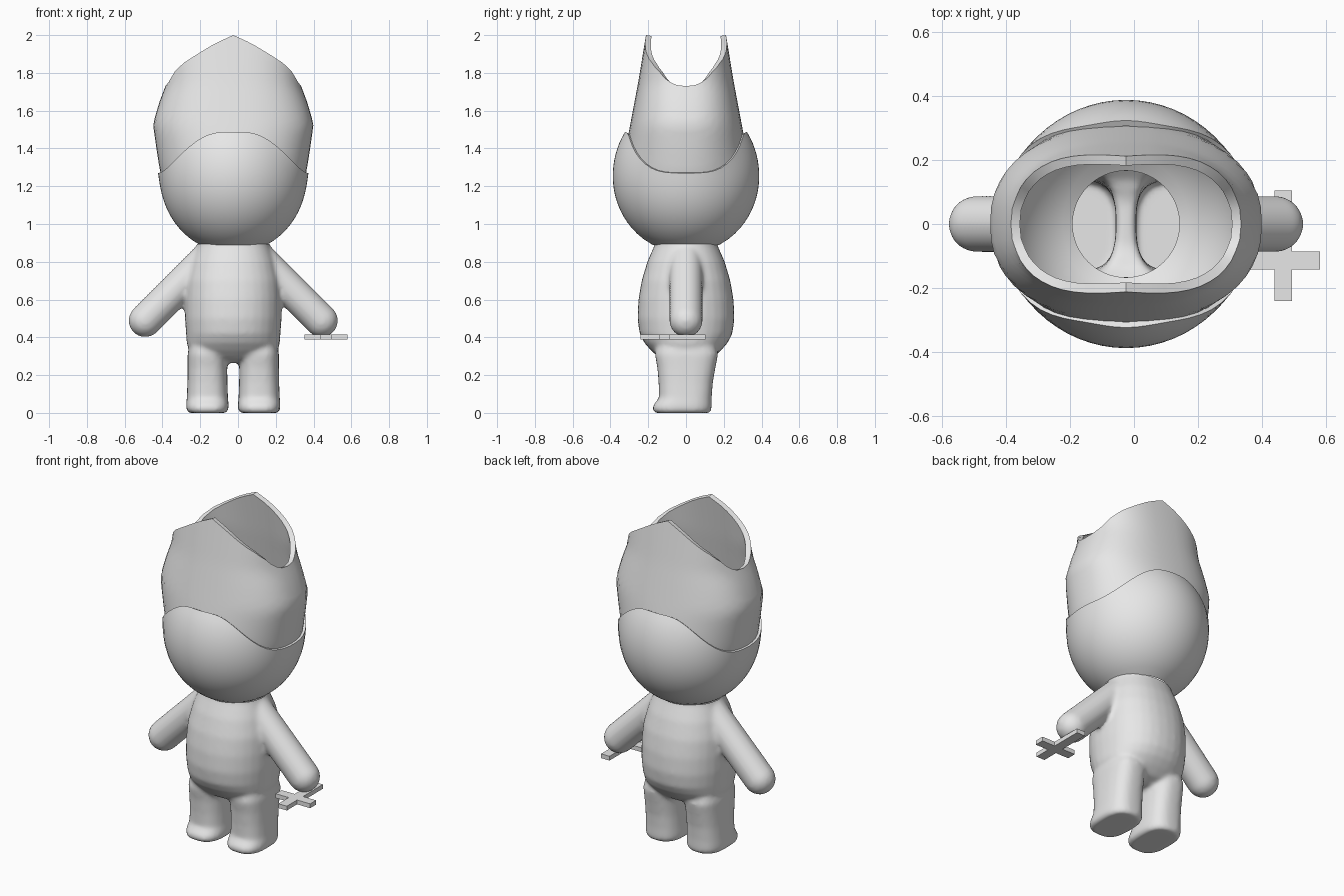
import bpy, bmesh, math
from mathutils import Matrix, Vector

if "Cube" in bpy.data.objects:
    bpy.data.objects.remove(bpy.data.objects["Cube"])

CX = -0.025  # centre line of the figure
gray = bpy.data.materials.new("light gray")
gray.diffuse_color = (0.8, 0.8, 0.8, 1)
gray.use_nodes = True
gray.node_tree.nodes["Principled BSDF"].inputs["Base Color"].default_value = gray.diffuse_color


def interp(table, v):
    if v <= table[0][0]:
        return table[0][1]
    for (a, p), (b, q) in zip(table, table[1:]):
        if v <= b:
            return p + (q - p) * (v - a) / (b - a)
    return table[-1][1]


def spow(v, p):
    return math.copysign(abs(v) ** p, v)


def make_object(name, bm):
    bmesh.ops.recalc_face_normals(bm, faces=bm.faces)
    me = bpy.data.meshes.new(name)
    bm.to_mesh(me)
    bm.free()
    ob = bpy.data.objects.new(name, me)
    me.materials.append(gray)
    bpy.context.collection.objects.link(ob)
    bpy.ops.object.select_all(action='DESELECT')
    ob.select_set(True)
    bpy.context.view_layer.objects.active = ob
    return ob


def bridge(bm, rings):
    for lo, hi in zip(rings, rings[1:]):
        n = len(lo)
        for i in range(n):
            j = (i + 1) % n
            bm.faces.new((lo[i], lo[j], hi[j], hi[i]))


def loft(bm, sections, power=1.0, matrix=Matrix(), n=32):
    """Closed solid through rings of (z, cx, cy, rx, ry)."""
    rings = []
    for z, cx, cy, rx, ry in sections:
        ring = []
        for i in range(n):
            t = 2 * math.pi * i / n
            p = Vector((cx + rx * spow(math.cos(t), power),
                        cy + ry * spow(math.sin(t), power), z))
            ring.append(bm.verts.new(matrix @ p))
        rings.append(ring)
    bridge(bm, rings)
    bm.faces.new(rings[0][::-1])
    bm.faces.new(rings[-1])


def shell(name, point, rows, n, thickness, angle):
    """Open thick shell from point(angle, row fraction)."""
    bm = bmesh.new()
    rings = [[bm.verts.new(point(2 * math.pi * i / n, k / rows)) for i in range(n)]
             for k in range(rows + 1)]
    bridge(bm, rings)
    ob = make_object(name, bm)
    # outward normals, so the thickness grows inward
    if sum(f.normal.dot(Vector((f.center.x - CX, f.center.y, 0)))
           for f in ob.data.polygons) < 0:
        ob.data.flip_normals()
    mod = ob.modifiers.new("thickness", 'SOLIDIFY')
    mod.thickness = thickness
    mod.offset = -1
    bpy.ops.object.modifier_apply(modifier=mod.name)
    bpy.ops.object.shade_smooth_by_angle(angle=math.radians(angle))
    return ob


# Body: torso, legs and arms fused into one soft skin
bm = bmesh.new()
torso = [(.265, .08, .07), (.29, .18, .14), (.33, .235, .185), (.37, .247, .22),
         (.42, .25, .246), (.5, .256, .257), (.6, .256, .252), (.7, .25, .235),
         (.8, .225, .205), (.89, .19, .166), (.95, .185, .16)]
loft(bm, [(z, CX, 0, rx, ry) for z, rx, ry in torso], 0.9)

leg = [(0, .10, -.165, .125), (.015, .112, -.178, .135), (.04, .113, -.175, .136),
       (.06, .111, -.158, .136), (.08, .109, -.143, .136), (.16, .106, -.145, .142),
       (.24, .105, -.152, .156), (.31, .105, -.165, .17), (.38, .09, -.15, .15)]
arm_len, arm_r = 0.49, 0.088
arm = [(-arm_r * math.cos(a), arm_r * math.sin(a)) for a in
       [math.pi / 2 * k / 8 for k in range(1, 9)]]
arm += [(arm_len + arm_r * math.sin(a), arm_r * math.cos(a)) for a in
        [math.pi / 2 * k / 8 for k in range(8)]]
for s in (-1, 1):
    loft(bm, [(z, CX + s * .137, (f + b) / 2, rx, (b - f) / 2)
              for z, rx, f, b in leg], 0.75)
    turn = Matrix.Translation((CX + s * .12, 0, .835)) @ Matrix.Rotation(
        s * math.radians(135), 4, 'Y')
    loft(bm, [(z, 0, 0, r, r) for z, r in arm], matrix=turn)
body = make_object("body", bm)
remesh = body.modifiers.new("fuse", 'REMESH')
remesh.mode = 'VOXEL'
remesh.voxel_size = 0.012
soften = body.modifiers.new("soften", 'SMOOTH')
soften.factor = 0.5
soften.iterations = 8
for m in ("fuse", "soften"):
    bpy.ops.object.modifier_apply(modifier=m)

# Open neck
bm = bmesh.new()
bm.from_mesh(body.data)
low = min(v.co.z for v in bm.verts)
bmesh.ops.translate(bm, verts=bm.verts, vec=(0, 0, -low))
bmesh.ops.bisect_plane(bm, geom=bm.verts[:] + bm.edges[:] + bm.faces[:],
                       plane_co=(0, 0, .893), plane_no=(0, 0, 1), clear_outer=True)
bm.to_mesh(body.data)
bm.free()
if not body.data.materials:
    body.data.materials.append(gray)
bpy.ops.object.shade_smooth_by_angle(angle=math.radians(50))


# Wavy line where the head meets the hat
def brim(t):
    s = math.sin(t) ** 2
    return 1.27 + .217 * s * s * (3 - 2 * s)


# Head: round open bowl with a slightly flared lip
def head_point(t, v):
    z = .89 + (brim(t) - .89) * v
    r = .387 * math.sqrt(1 - ((z - 1.25) / .405) ** 2) * (1 + .03 * v ** 6)
    return (CX + r * math.cos(t), r * math.sin(t), z)


shell("head", head_point, 20, 64, 0.02, 40)

# Hat: tall open cap, peaked at front and back
HAT_X = [(1.2, .365), (1.28, .388), (1.4, .407), (1.53, .425), (1.64, .393),
         (1.75, .352), (2.0, .33)]
HAT_Y = [(1.2, .35), (1.3, .335), (1.48, .304), (1.75, .253), (2.0, .212)]
HAT_P = [(1.2, 1.0), (1.3, .95), (1.5, .85), (2.0, .75)]
HAT_TOP = [(0, 2.0), (.29, 1.955), (.56, 1.9), (.78, 1.85), (.9, 1.805),
           (.97, 1.755), (1, 1.73)]


def hat_point(t, v):
    c, s = math.cos(t), math.sin(t)
    lo = brim(t) - .04
    z = lo + (interp(HAT_TOP, abs(c) ** .77) - lo) * v
    p = interp(HAT_P, z)
    return (CX + interp(HAT_X, z) * spow(c, p), interp(HAT_Y, z) * spow(s, p), z)


shell("hat", hat_point, 12, 48, 0.03, 35)

# Flat cross lying under the hand
bm = bmesh.new()
w = .028
x0, y0 = .466, -.114
outline = [(x0 - w, -.24), (x0 + w, -.24), (x0 + w, y0 - w), (.581, y0 - w),
           (.581, y0 + w), (x0 + w, y0 + w), (x0 + w, .104), (x0 - w, .104),
           (x0 - w, y0 + w), (.351, y0 + w), (.351, y0 - w), (x0 - w, y0 - w)]
face = bm.faces.new([bm.verts.new((x, y, .388)) for x, y in outline])
top = bmesh.ops.extrude_face_region(bm, geom=[face])
bmesh.ops.translate(bm, vec=(0, 0, .026),
                    verts=[g for g in top["geom"] if isinstance(g, bmesh.types.BMVert)])
make_object("cross", bm)
